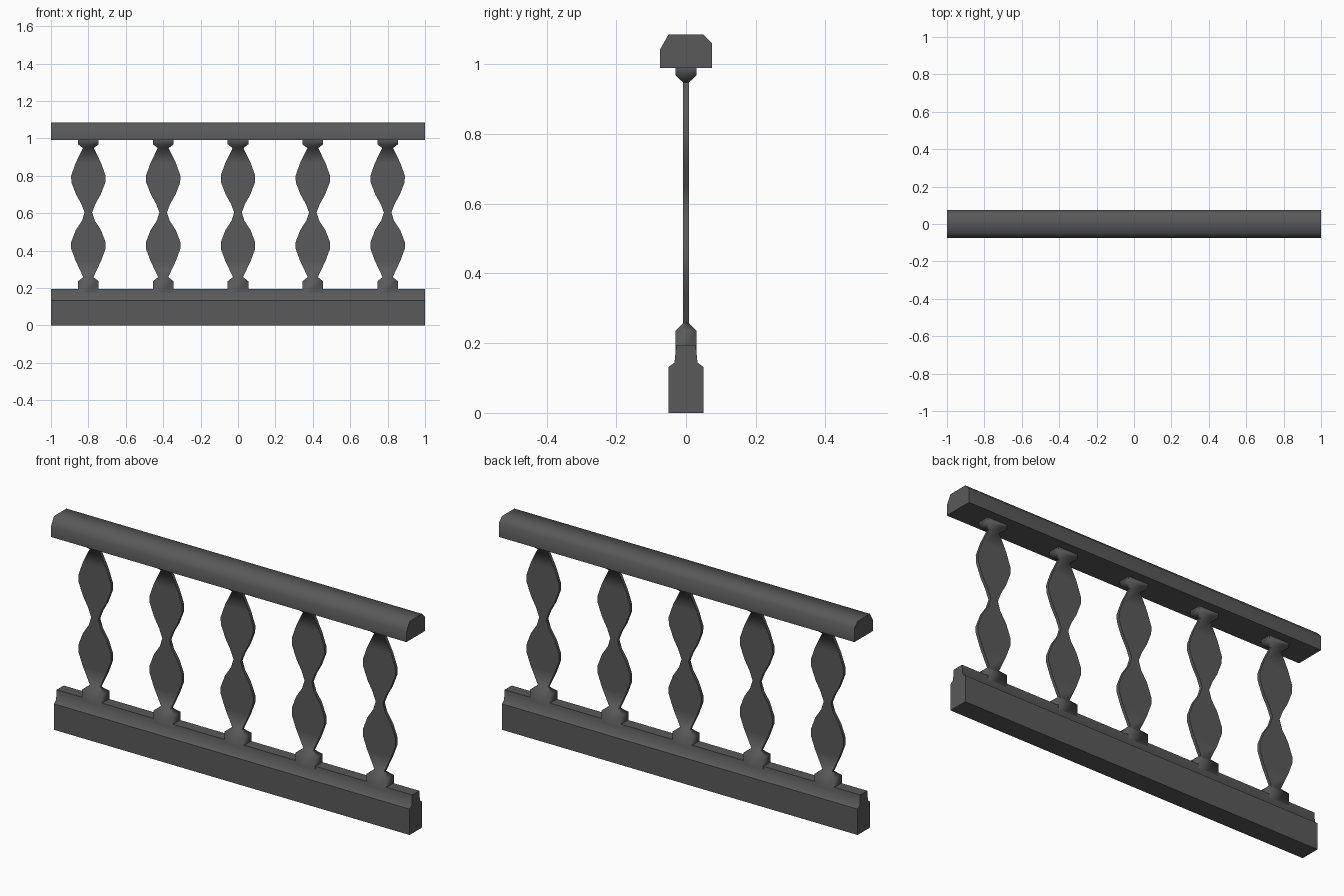
import bpy, bmesh

if "Cube" in bpy.data.objects:
    bpy.data.objects.remove(bpy.data.objects["Cube"])

# Dark iron colour shared by all parts
iron = bpy.data.materials.new("dark_iron")
iron.diffuse_color = (0.1, 0.1, 0.1, 1)
iron.use_nodes = True
iron.node_tree.nodes["Principled BSDF"].inputs["Base Color"].default_value = iron.diffuse_color


def make_object(name, bm, smooth_angle):
    bmesh.ops.recalc_face_normals(bm, faces=bm.faces)
    mesh = bpy.data.meshes.new(name)
    bm.to_mesh(mesh)
    bm.free()
    mesh.materials.append(iron)
    obj = bpy.data.objects.new(name, mesh)
    bpy.context.collection.objects.link(obj)
    # Smooth shading with sharp hard edges
    bpy.ops.object.select_all(action='DESELECT')
    obj.select_set(True)
    bpy.context.view_layer.objects.active = obj
    bpy.ops.object.shade_smooth_by_angle(angle=smooth_angle)
    return obj


def extrude_profile(name, profile, smooth_angle):
    """Sweep a (y, z) profile along x from -1 to 1."""
    bm = bmesh.new()
    ends = [[bm.verts.new((x, y, z)) for y, z in profile] for x in (-1, 1)]
    bm.faces.new(ends[0])
    bm.faces.new(ends[1])
    n = len(profile)
    for i in range(n):
        j = (i + 1) % n
        bm.faces.new((ends[0][i], ends[0][j], ends[1][j], ends[1][i]))
    return make_object(name, bm, smooth_angle)


def stack_sections(name, sections, x0):
    """Loft rectangles given as (half width, half depth, z)."""
    bm = bmesh.new()
    rings = [[bm.verts.new((x0 + sx * w, sy * d, z))
              for sx, sy in ((-1, -1), (1, -1), (1, 1), (-1, 1))]
             for w, d, z in sections]
    bm.faces.new(rings[0])
    bm.faces.new(rings[-1])
    for a, b in zip(rings, rings[1:]):
        for i in range(4):
            j = (i + 1) % 4
            bm.faces.new((a[i], a[j], b[j], b[i]))
    return make_object(name, bm, 1.1)


# Bottom plinth with stepped shoulder
extrude_profile("base_rail", [
    (-0.05, 0), (0.05, 0), (0.05, 0.132), (0.033, 0.144), (0.028, 0.195),
    (-0.028, 0.195), (-0.033, 0.144), (-0.05, 0.132)], 0.93)

# Handrail with chamfered top, lower chamfer on the front
extrude_profile("hand_rail", [
    (-0.075, 0.99), (0.075, 0.99), (0.075, 1.06), (0.05, 1.086),
    (-0.05, 1.086), (-0.075, 1.042)], 1.1)

# Flat baluster: foot block, two bulges with a waist, top block
T = 0.008
BALUSTER = [
    (0.055, 0.03, 0.14), (0.055, 0.03, 0.236), (0.027, T, 0.258),
    (0.068, T, 0.345), (0.092, T, 0.41), (0.092, T, 0.445),
    (0.067, T, 0.51), (0.034, T, 0.56), (0.020, T, 0.604),
    (0.038, T, 0.65), (0.066, T, 0.70), (0.091, T, 0.765),
    (0.092, T, 0.80), (0.068, T, 0.868), (0.029, T, 0.948),
    (0.055, 0.03, 0.968), (0.055, 0.03, 0.992)]

for i in range(5):
    stack_sections(f"baluster_{i + 1}", BALUSTER, -0.8 + 0.4 * i)
